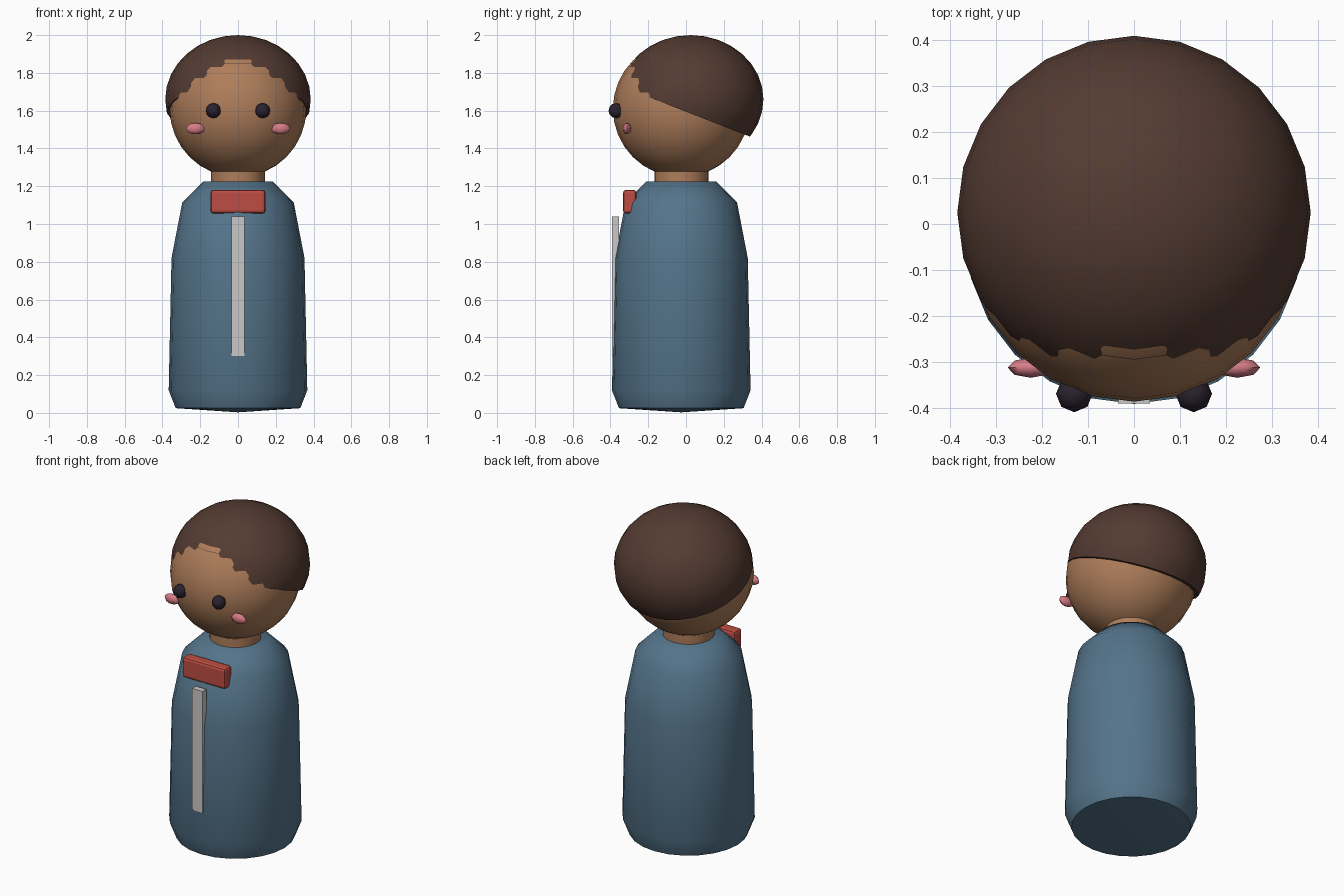
import bpy, bmesh, math
from mathutils import Vector

if "Cube" in bpy.data.objects:
    bpy.data.objects.remove(bpy.data.objects["Cube"], do_unlink=True)


def material(name, r, g, b):
    """Flat material from 0-255 display values."""
    color = [(c / 255 / 12.92) if c < 10 else ((c / 255 + 0.055) / 1.055) ** 2.4 for c in (r, g, b)] + [1]
    m = bpy.data.materials.new(name)
    m.use_nodes = True
    m.diffuse_color = color
    m.node_tree.nodes["Principled BSDF"].inputs["Base Color"].default_value = color
    return m


BLUE = material("coat blue", 84, 116, 138)
SKIN = material("skin brown", 174, 125, 90)
HAIR = material("hair dark brown", 84, 59, 50)
EYE = material("eye black", 42, 34, 46)
PINK = material("cheek pink", 214, 124, 134)
RED = material("bow red", 190, 77, 67)
GREY = material("strip grey", 203, 201, 199)

AXIS_Y = -0.025  # body, neck and face share this axis


def finish(bm, name, mat, location, smooth=50):
    bmesh.ops.recalc_face_normals(bm, faces=bm.faces)
    mesh = bpy.data.meshes.new(name)
    bm.to_mesh(mesh)
    bm.free()
    mesh.materials.append(mat)
    ob = bpy.data.objects.new(name, mesh)
    ob.location = location
    bpy.context.collection.objects.link(ob)
    if smooth:
        bpy.ops.object.select_all(action='DESELECT')
        ob.select_set(True)
        bpy.context.view_layer.objects.active = ob
        bpy.ops.object.shade_smooth_by_angle(angle=math.radians(smooth))
    return ob


def lathe(name, mat, profile, segments=24):
    """Spin (radius, height) points about the body axis."""
    bm = bmesh.new()
    verts = [bm.verts.new((r, 0, z)) for r, z in profile]
    edges = [bm.edges.new(pair) for pair in zip(verts, verts[1:])]
    bmesh.ops.spin(bm, geom=verts + edges, axis=(0, 0, 1), cent=(0, 0, 0),
                   angle=math.tau, steps=segments, use_duplicate=False)
    bmesh.ops.remove_doubles(bm, verts=bm.verts, dist=0.0005)
    return finish(bm, name, mat, (0, AXIS_Y, 0))


def ball(radii, segments, rings):
    bm = bmesh.new()
    bmesh.ops.create_uvsphere(bm, u_segments=segments, v_segments=rings, radius=1)
    bmesh.ops.scale(bm, vec=radii, verts=bm.verts)
    return bm


def box(name, mat, size, location, bevel):
    bm = bmesh.new()
    bmesh.ops.create_cube(bm, size=1)
    bmesh.ops.scale(bm, vec=size, verts=bm.verts)
    ob = finish(bm, name, mat, location, smooth=0)
    if bevel:
        mod = ob.modifiers.new("rounded edges", 'BEVEL')
        mod.width, mod.segments = bevel, 2
    return ob


# Body and neck
lathe("body", BLUE, [(0, 0.003), (0.33, 0.025), (0.367, 0.12), (0.352, 0.82),
                     (0.295, 1.115), (0.185, 1.225), (0, 1.225)])
lathe("neck", SKIN, [(0, 1.2), (0.143, 1.2), (0.143, 1.3), (0, 1.3)])

# Head
finish(ball((0.362, 0.362, 0.362), 24, 16), "head", SKIN, (0, AXIS_Y, 1.61))

# Hair cap: flattened ball trimmed by a plane that slopes down to the back
cap = ball((0.385, 0.385, 0.34), 24, 16)
cut = bmesh.ops.bisect_plane(cap, geom=cap.verts[:] + cap.edges[:] + cap.faces[:],
                             plane_co=(0, 0, -0.075), plane_no=Vector((0, 0.39, 1)),
                             clear_inner=True)
rim = [e for e in cut["geom_cut"] if isinstance(e, bmesh.types.BMEdge)]
bmesh.ops.contextual_create(cap, geom=rim)
finish(cap, "hair", HAIR, (0, 0.025, 1.66))

# Eyes and cheeks
for side, sign in (("right", -1), ("left", 1)):
    finish(ball((0.04, 0.04, 0.04), 8, 6), side + "_eye", EYE, (sign * 0.13, -0.37, 1.6))
    finish(ball((0.05, 0.022, 0.03), 8, 6), side + "_cheek", PINK, (sign * 0.225, -0.313, 1.505))

# Bow block and front strip
box("bow", RED, (0.29, 0.07, 0.125), (0, -0.298, 1.118), 0.015)
box("front_strip", GREY, (0.07, 0.036, 0.74), (0, -0.373, 0.67), 0)
